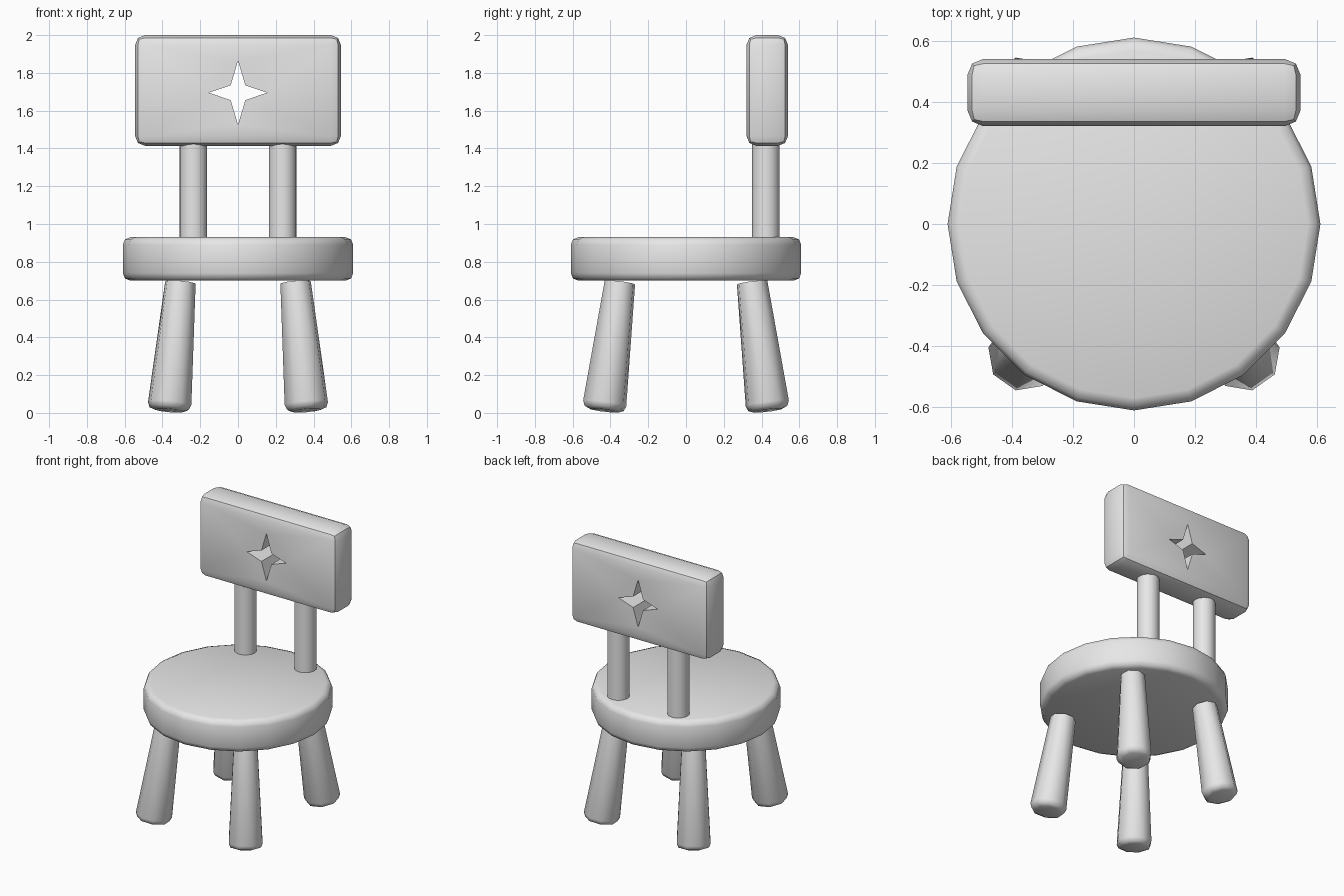
import bpy
import bmesh
from math import cos, sin, pi, radians, atan2
from mathutils import Vector, Matrix

default = bpy.data.objects.get("Cube")
if default:
    bpy.data.objects.remove(default, do_unlink=True)

GREY = (0.8, 0.8, 0.8, 1.0)
grey = bpy.data.materials.new("plain_grey")
grey.use_nodes = True
grey.diffuse_color = GREY
grey.node_tree.nodes["Principled BSDF"].inputs["Base Color"].default_value = GREY


def make_object(name, bm):
    bmesh.ops.recalc_face_normals(bm, faces=bm.faces)
    mesh = bpy.data.meshes.new(name)
    bm.to_mesh(mesh)
    bm.free()
    mesh.materials.append(grey)
    obj = bpy.data.objects.new(name, mesh)
    bpy.context.scene.collection.objects.link(obj)
    return obj


def smooth(obj, angle=50):
    bpy.ops.object.select_all(action="DESELECT")
    obj.select_set(True)
    bpy.context.view_layer.objects.active = obj
    bpy.ops.object.shade_smooth_by_angle(angle=radians(angle))


def bevel(bm, edges, width):
    bmesh.ops.bevel(bm, geom=edges, offset=width, segments=2, profile=0.5, affect="EDGES")


def cylinder(name, start, end, r_start, r_end, sides, spin=0, bevel_start=0, bevel_end=0):
    """Tapered cylinder between two points, with optionally rounded rims."""
    start, end = Vector(start), Vector(end)
    axis = end - start
    half = axis.length / 2
    bm = bmesh.new()
    bmesh.ops.create_cone(bm, cap_ends=True, segments=sides,
                          radius1=r_start, radius2=r_end, depth=axis.length)
    for side, width in ((-1, bevel_start), (1, bevel_end)):
        if width:
            rim = [e for e in bm.edges if all(abs(v.co.z - side * half) < 1e-4 for v in e.verts)]
            bevel(bm, rim, width)
    turn = Vector((0, 0, 1)).rotation_difference(axis).to_matrix().to_4x4()
    bm.transform(Matrix.Translation((start + end) / 2) @ turn @ Matrix.Rotation(spin, 4, "Z"))
    obj = make_object(name, bm)
    smooth(obj)
    return obj


# Round seat
cylinder("seat", (0, 0, 0.70), (0, 0, 0.93), 0.61, 0.61, 20, bevel_start=0.04, bevel_end=0.04)

# Four splayed tapered legs and two back posts
for side, x in (("left", 1), ("right", -1)):
    for place, y in (("front", -1), ("back", 1)):
        foot = (0.365 * x, 0.435 * y, 0.013)
        top = (0.305 * x, 0.35 * y, 0.69)
        spin = atan2(0.085 * y, 0.06 * x) + pi / 8
        cylinder(f"{place}_{side}_leg", foot, top, 0.12, 0.083, 8, spin, bevel_start=0.038)
    cylinder(f"{side}_back_post", (0.236 * x, 0.423, 0.88), (0.236 * x, 0.423, 1.46),
             0.073, 0.073, 16)

# Rounded backrest board
bm = bmesh.new()
bmesh.ops.create_cube(bm, size=1)
bm.transform(Matrix.Translation((0, 0.43, 1.707)) @ Matrix.Diagonal((1.09, 0.22, 0.586, 1)))
bevel(bm, bm.edges[:], 0.052)
backrest = make_object("backrest", bm)

# Four-pointed star cut through the board
bm = bmesh.new()
points = []
for i in range(8):
    a = i * pi / 4
    rx, rz = (0.055, 0.055) if i % 2 else (0.155, 0.17)
    points.append(bm.verts.new((rx * cos(a), 0.2, 1.695 + rz * sin(a))))
face = bm.faces.new(points)
depth = bmesh.ops.extrude_face_region(bm, geom=[face])
bmesh.ops.translate(bm, vec=(0, 0.5, 0),
                    verts=[g for g in depth["geom"] if isinstance(g, bmesh.types.BMVert)])
cutter = make_object("star_cutter", bm)
cutter.hide_render = True

cut = backrest.modifiers.new("star_hole", "BOOLEAN")
cut.operation = "DIFFERENCE"
cut.solver = "EXACT"
cut.object = cutter
bpy.ops.object.select_all(action="DESELECT")
backrest.select_set(True)
bpy.context.view_layer.objects.active = backrest
bpy.ops.object.modifier_apply(modifier=cut.name)
bpy.data.objects.remove(cutter, do_unlink=True)
smooth(backrest, 40)
